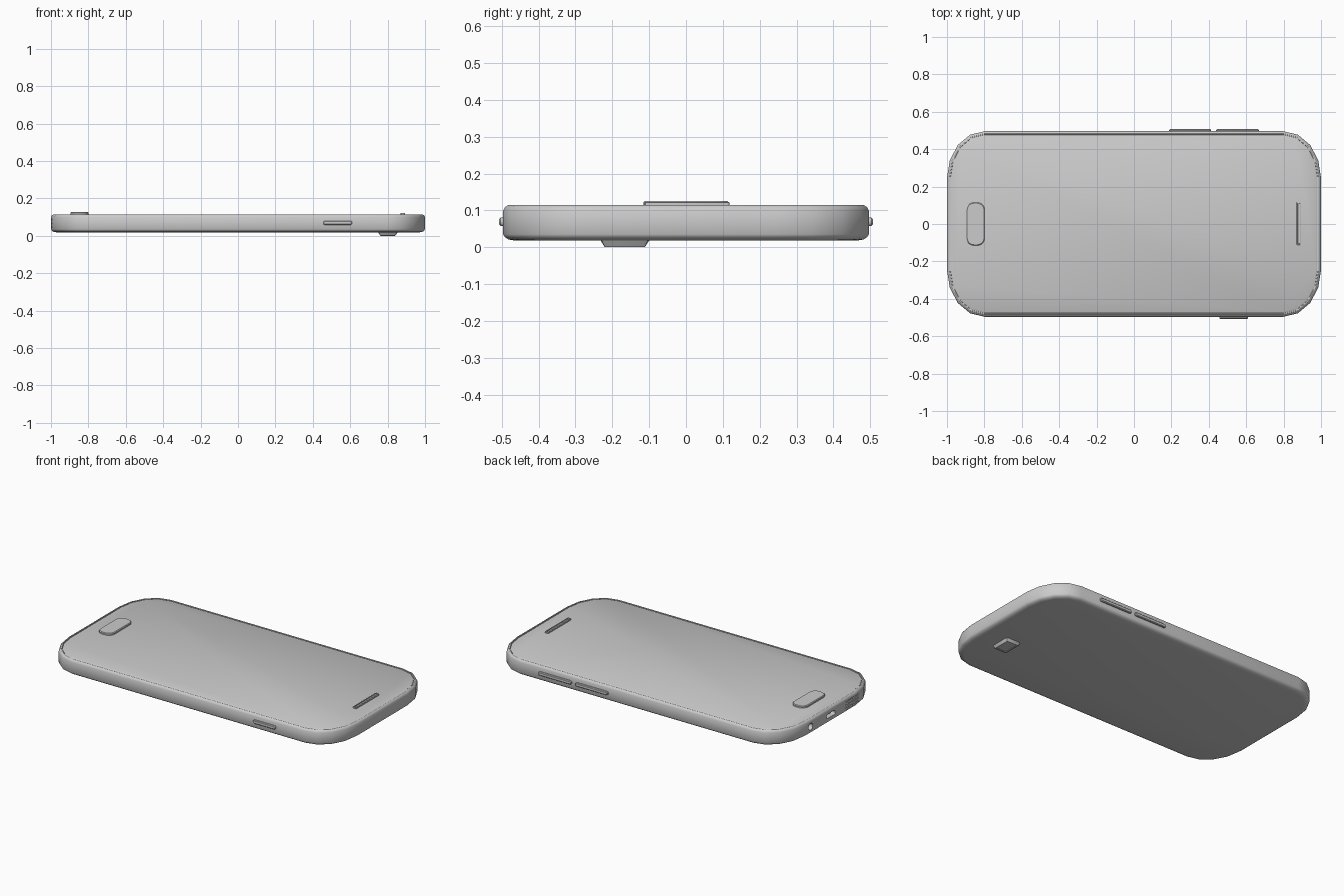
import bpy, bmesh, math
from mathutils import Matrix, Vector

if "Cube" in bpy.data.objects:
    bpy.data.objects.remove(bpy.data.objects["Cube"])


def outline(a, b, rx, ry, seg):
    """Rounded rectangle outline, half sizes a and b, elliptical corners."""
    pts = []
    for k, (sx, sy) in enumerate([(1, 1), (-1, 1), (-1, -1), (1, -1)]):
        for i in range(seg + 1):
            t = math.pi / 2 * (k + i / seg)
            pts.append((sx * (a - rx) + rx * math.cos(t),
                        sy * (b - ry) + ry * math.sin(t)))
    return pts


def plate(name, half, radius, seg, levels, loc=(0, 0, 0), rot=None):
    """Stack rounded rectangles; levels are (inset, height) pairs."""
    bm = bmesh.new()
    rings = []
    for inset, h in levels:
        pts = outline(half[0] - inset, half[1] - inset,
                      max(radius[0] - inset, 0.001), max(radius[1] - inset, 0.001), seg)
        rings.append([bm.verts.new((x, y, h)) for x, y in pts])
    n = len(rings[0])
    for lo, hi in zip(rings, rings[1:]):
        for i in range(n):
            j = (i + 1) % n
            bm.faces.new((lo[i], lo[j], hi[j], hi[i]))
    bm.faces.new(rings[0][::-1])
    bm.faces.new(rings[-1])
    bmesh.ops.remove_doubles(bm, verts=bm.verts, dist=1e-5)
    bmesh.ops.transform(bm, verts=bm.verts,
                        matrix=Matrix.Translation(Vector(loc)) @ (rot or Matrix()))
    bmesh.ops.recalc_face_normals(bm, faces=bm.faces)
    me = bpy.data.meshes.new(name)
    bm.to_mesh(me)
    bm.free()
    ob = bpy.data.objects.new(name, me)
    bpy.context.collection.objects.link(ob)
    return ob


def smooth(ob):
    bpy.ops.object.select_all(action='DESELECT')
    ob.select_set(True)
    bpy.context.view_layer.objects.active = ob
    bpy.ops.object.shade_smooth_by_angle(angle=math.radians(30))


# body shell with chamfered edges and a fine seam around the screen
body = plate("body", (1.0, 0.496), (0.2, 0.25), 4, [
    (0.032, 0.018), (0.014, 0.021), (0.004, 0.028), (0, 0.035), (0, 0.1),
    (0.005, 0.109), (0.013, 0.114), (0.018, 0.114), (0.019, 0.108)])

# screen glass set inside the seam
screen = plate("screen_glass", (0.979, 0.475), (0.18, 0.23), 4,
               [(0, 0.1), (0, 0.111), (0.006, 0.114)])

# sockets and speaker holes in the left end
to_end = Matrix.Rotation(math.pi / 2, 4, 'Y')
cutters = [
    plate("jack_cutter", (0.021, 0.021), (0.021, 0.021), 4,
          [(0, 0), (0, 0.06)], (-1.03, 0.2, 0.066), to_end),
    plate("charge_port_cutter", (0.013, 0.042), (0.01, 0.01), 3,
          [(0, 0), (0, 0.06)], (-1.03, 0, 0.066), to_end)]
for row in range(3):
    for col in range(6):
        cutters.append(plate("speaker_cutter", (0.006, 0.006), (0.006, 0.006), 2,
                             [(0, 0), (0, 0.045)],
                             (-1.03, -0.155 - 0.023 * col, 0.046 + 0.02 * row), to_end))
for c in cutters:
    c.hide_render = True
    c.hide_set(True)
    mod = body.modifiers.new(c.name, 'BOOLEAN')
    mod.operation = 'DIFFERENCE'
    mod.solver = 'EXACT'
    mod.object = c

# home button and earpiece on the front
home = plate("home_button", (0.049, 0.115), (0.04, 0.04), 5,
             [(0, 0.11), (0, 0.122), (0.004, 0.126)], (-0.847, 0, 0))
ear = plate("earpiece", (0.0125, 0.115), (0.006, 0.006), 2,
            [(0, 0.11), (0, 0.121), (0.003, 0.123), (0.006, 0.123), (0.007, 0.118)],
            (0.881, 0.003, 0))

# side buttons: two volume keys at the back, one power key in front
parts = [body, screen, home, ear]
for name, x, w, side in [("volume_down_button", 0.3, 0.112, 1),
                         ("volume_up_button", 0.553, 0.114, 1),
                         ("power_button", 0.533, 0.077, -1)]:
    parts.append(plate(name, (w, 0.011), (0.009, 0.009), 3,
                       [(0, 0), (0, 0.024), (0.004, 0.028)], (x, side * 0.479, 0.069),
                       Matrix.Rotation(-side * math.pi / 2, 4, 'X')))

# camera bump under the back, with a shallow lens recess
parts.append(plate("camera", (0.051, 0.065), (0.012, 0.012), 2,
                   [(0, 0.025), (0, 0.017), (0.01, 0.001), (0.013, 0.0),
                    (0.018, 0.0), (0.02, 0.003)], (0.801, -0.166, 0)))
for p in parts:
    smooth(p)
